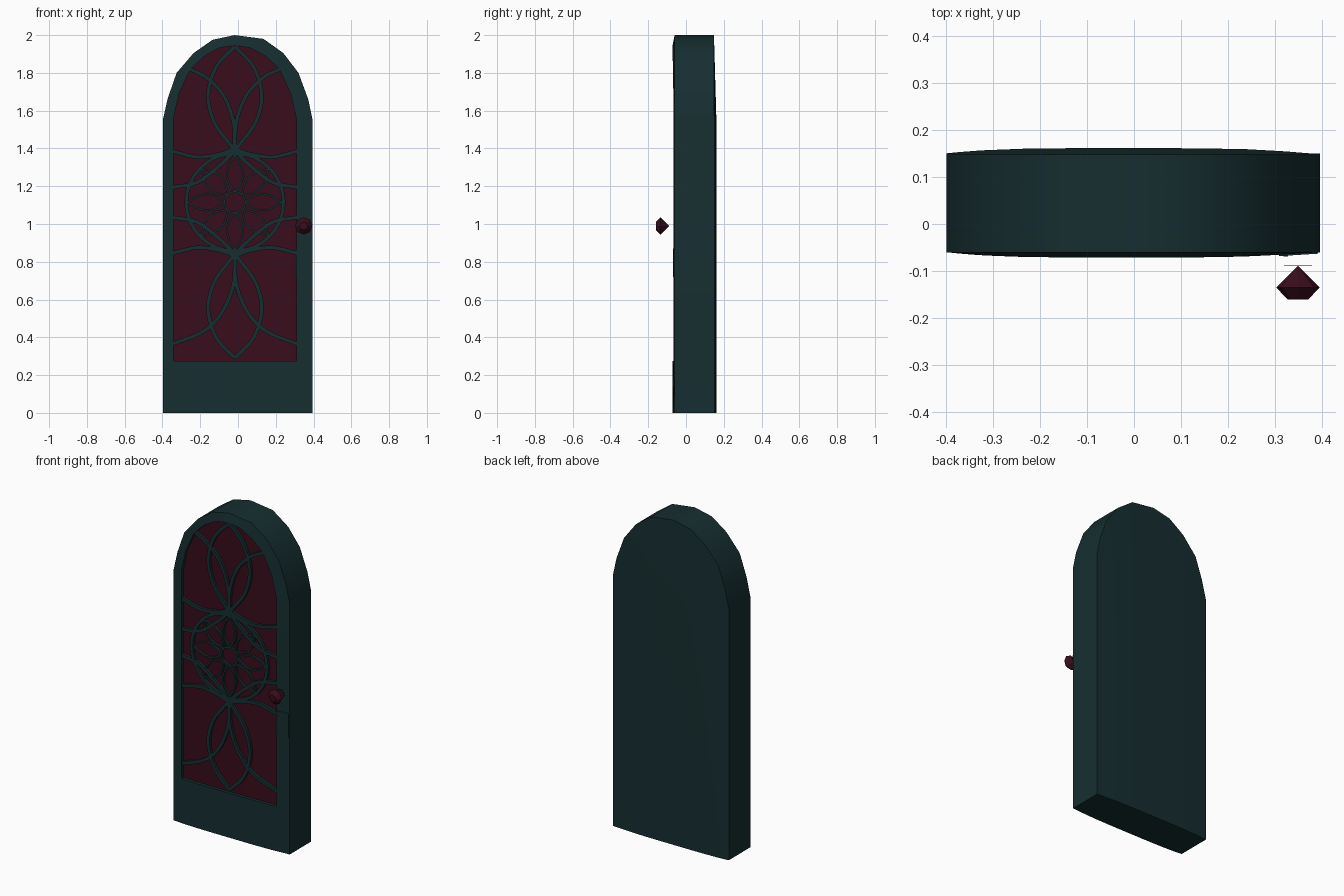
import bpy, bmesh, math
from mathutils import Vector

if "Cube" in bpy.data.objects:
    bpy.data.objects.remove(bpy.data.objects["Cube"])

CX, CZ = -0.0165, 1.115        # centre of the tracery


def mat(name, c):
    m = bpy.data.materials.new(name)
    m.diffuse_color = (*c, 1)
    m.use_nodes = True
    m.node_tree.nodes["Principled BSDF"].inputs["Base Color"].default_value = m.diffuse_color
    return m


TEAL = mat("dark_teal", (0.008, 0.027, 0.030))
RED = mat("dark_red", (0.040, 0.004, 0.011))


def front_y(x):
    u = min(1.0, abs(x - CX) / 0.38)
    return -0.071 + 0.011 * u ** 4


def back_y(x):
    u = min(1.0, abs(x - CX) / 0.38)
    return 0.161 - 0.011 * u ** 4


def finish(bm, name, material, smooth=False):
    bmesh.ops.remove_doubles(bm, verts=bm.verts, dist=1e-5)
    bmesh.ops.recalc_face_normals(bm, faces=bm.faces)
    me = bpy.data.meshes.new(name)
    bm.to_mesh(me)
    bm.free()
    me.materials.append(material)
    ob = bpy.data.objects.new(name, me)
    bpy.context.collection.objects.link(ob)
    if smooth:
        bpy.ops.object.select_all(action='DESELECT')
        ob.select_set(True)
        bpy.context.view_layer.objects.active = ob
        bpy.ops.object.shade_smooth_by_angle(angle=math.radians(30))
    return ob


def bridge(bm, a, b, closed=False):
    """Quads between two rows of points."""
    n = len(a)
    for i in range(n if closed else n - 1):
        j = (i + 1) % n
        pts = []
        for p in (a[i], a[j], b[j], b[i]):
            if not any((Vector(p) - Vector(q)).length < 1e-6 for q in pts):
                pts.append(p)
        if len(pts) > 2:
            bm.faces.new([bm.verts.new(p) for p in pts])


# Arched outlines
outer = [(-0.398, 1.55), (-0.372, 1.665), (-0.325, 1.80), (-0.235, 1.905), (-0.135, 1.975),
         (-0.018, 2.0), (0.135, 1.98), (0.24, 1.905), (0.32, 1.80), (0.372, 1.66), (0.395, 1.55)]
half = [(0.325, 1.56), (0.295, 1.69), (0.235, 1.82), (0.16, 1.89), (0.08, 1.933)]
inner = [(CX - u, z) for u, z in half] + [(CX, 1.945)] + [(CX + u, z) for u, z in reversed(half)]

# Door body: framed front, side walls and gently bowed back
bm = bmesh.new()
o_top = [(x, -0.06, z) for x, z in outer]
o_bot = [(x, front_y(x), 0) for x, z in outer]
i_top = [(x, front_y(x), z) for x, z in inner]
i_bot = [(x, front_y(x), 0.275) for x, z in inner]
o_loop = o_top + o_bot[::-1]
i_loop = i_top + i_bot[::-1]
bridge(bm, o_loop, i_loop, True)
bridge(bm, i_loop, [(x, y + 0.024, z) for x, y, z in i_loop], True)
b_top = [(x, 0.15 if k in (0, 10) else 0.148, z) for k, (x, z) in enumerate(outer)]
b_mid = [(x, back_y(x), 1.55) for x, z in outer]
b_bot = [(x, back_y(x), 0) for x, z in outer]
bridge(bm, b_top, b_mid)
bridge(bm, b_mid, b_bot)
bridge(bm, o_loop, b_top + b_bot[::-1], True)
finish(bm, "door_frame", TEAL, True)

# Recessed glass
bm = bmesh.new()
bridge(bm, [(x, y + 0.02, z) for x, y, z in i_top], [(x, y + 0.02, z) for x, y, z in i_bot])
finish(bm, "glass_panel", RED, True)


def spline(pts, steps=5):
    """Smooth path through 2D points."""
    p = [Vector(q) for q in pts]
    p = [2 * p[0] - p[1]] + p + [2 * p[-1] - p[-2]]
    out = []
    for i in range(1, len(p) - 2):
        a, b, c, d = p[i - 1:i + 3]
        for s in range(steps):
            t = s / steps
            out.append(0.5 * (2 * b + (c - a) * t + (2 * a - 5 * b + 4 * c - d) * t * t
                              + (3 * b - a - 3 * c + d) * t ** 3))
    return out + [p[-2]]


def strip(bm, path, w, front=0.004, back=0.024, closed=False):
    """Rectangular bar along a path in the door plane, following its bow."""
    n = len(path)
    rows = [[], [], [], []]
    for i, p in enumerate(path):
        a = path[(i - 1) % n] if closed else path[max(i - 1, 0)]
        b = path[(i + 1) % n] if closed else path[min(i + 1, n - 1)]
        t = (b - a).normalized()
        nrm = Vector((-t.y, t.x)) * w / 2
        l, r = p + nrm, p - nrm
        for row, q, off in ((0, l, front), (1, r, front), (2, r, back), (3, l, back)):
            rows[row].append((q.x, front_y(q.x) + off, q.y))
    for k in range(4):
        bridge(bm, rows[k], rows[(k + 1) % 4], closed)
    if not closed:
        for e in (0, -1):
            bm.faces.new([bm.verts.new(r[e]) for r in rows])


def circle(r, n):
    return [Vector((CX + r * math.cos(2 * math.pi * i / n), CZ + r * math.sin(2 * math.pi * i / n)))
            for i in range(n)]


# Main tracery: pointed lens, crossing arcs and side arcs, mirrored
lens = [(0, 1.94), (0.10, 1.83), (0.142, 1.68), (0.11, 1.54), (0.04, 1.44), (0, 1.39)]
side_hi = [(0.33, 1.385), (0.2, 1.355), (0.08, 1.37), (0, 1.40)]
side_lo = [(0.33, 1.195), (0.2, 1.22), (0.08, 1.31), (0, 1.39)]
cross_up = [(0.25, 1.825), (0.15, 1.775), (0.06, 1.68), (0.008, 1.54), (0, 1.39)]
cross_dn = [(0.33, 0.365), (0.17, 0.43), (0.07, 0.53), (0.008, 0.68), (0, 0.84)]
ribs = [cross_up, cross_dn]
for c in (lens, side_hi, side_lo):
    ribs += [c, [(u, 2 * CZ - z) for u, z in c]]
bm = bmesh.new()
for c in ribs:
    for s in (-1, 1):
        strip(bm, spline([(CX + s * u, z) for u, z in c]), 0.021)
strip(bm, circle(0.258, 32), 0.02, closed=True)
finish(bm, "tracery", TEAL)

# Central rosette with thin petals
bm = bmesh.new()
strip(bm, circle(0.056, 16), 0.011, 0.006, closed=True)
for k in range(8):
    a = k * math.pi / 4
    d, n = Vector((math.cos(a), math.sin(a))), Vector((-math.sin(a), math.cos(a)))
    c = Vector((CX, CZ))
    for s in (-1, 1):
        strip(bm, spline([c + d * r + n * s * h for r, h in
                          ((0.06, 0.004), (0.11, 0.036), (0.16, 0.042), (0.21, 0.025), (0.248, 0))], 3),
              0.010, 0.006)
finish(bm, "rosette", TEAL)

# Lock plate and keyhole
bm = bmesh.new()
strip(bm, [Vector((0.349, 0.72)), Vector((0.349, 0.87))], 0.083, -0.003, 0.01)
finish(bm, "lock_plate", TEAL)
bm = bmesh.new()
strip(bm, [Vector((0.322, 0.80)), Vector((0.322, 0.835))], 0.01, -0.005, 0.0)
finish(bm, "keyhole", TEAL)


def lathe(name, profile, centre, n, material, caps):
    """Turned part around an axis along y; profile of (radius, y)."""
    bm = bmesh.new()
    rings = [[(centre[0] + r * math.cos(2 * math.pi * i / n), y,
               centre[1] + r * math.sin(2 * math.pi * i / n)) for i in range(n)] for r, y in profile]
    for a, b in zip(rings, rings[1:]):
        bridge(bm, a, b, True)
    for e in caps:
        bm.faces.new([bm.verts.new(p) for p in rings[e]])
    finish(bm, name, material)


# Faceted knob and its thin backing disc
lathe("knob", [(0.0, -0.089), (0.046, -0.135), (0.022, -0.16)], (0.348, 0.99), 8, RED, [-1])
lathe("knob_disc", [(0.03, -0.088), (0.03, -0.087)], (0.348, 0.99), 12, RED, [0, -1])
